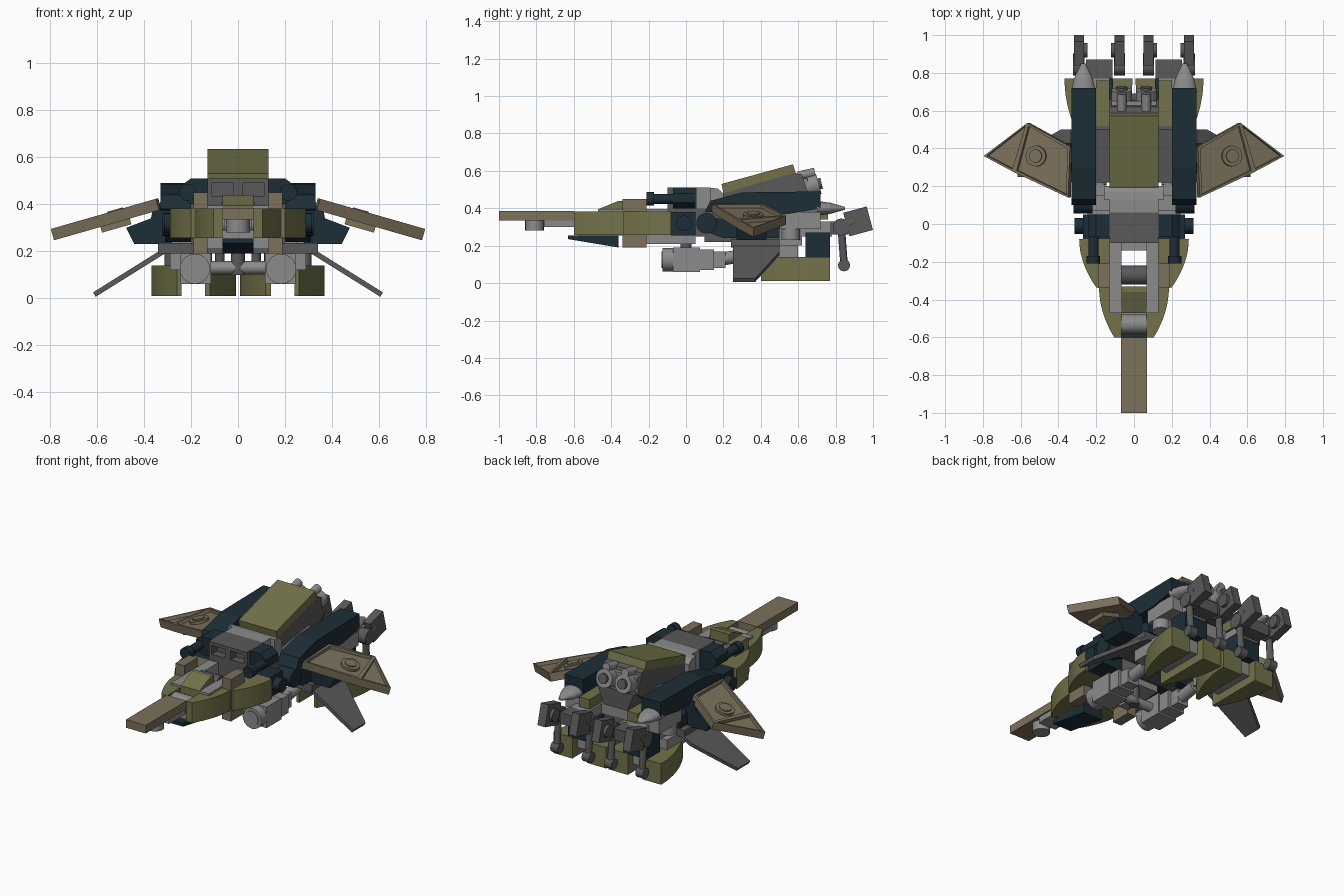
import bpy, bmesh, math
from mathutils import Matrix, Vector

if "Cube" in bpy.data.objects:
    bpy.data.objects.remove(bpy.data.objects["Cube"])

def material(name, r, g, b):
    m = bpy.data.materials.new(name)
    m.diffuse_color = (r, g, b, 1)
    m.use_nodes = True
    m.node_tree.nodes["Principled BSDF"].inputs["Base Color"].default_value = m.diffuse_color
    return m

OLIVE = material("olive", .17, .17, .07)
TAN = material("tan", .2, .165, .105)
NAVY = material("navy", .012, .027, .038)
LIGHT = material("light_grey", .26, .26, .26)
DARK = material("dark_grey", .10, .10, .10)

def finish(name, bm, mat, mirror, M=None, smooth=False):
    if M:
        bm.transform(M)
    bmesh.ops.recalc_face_normals(bm, faces=bm.faces)
    me = bpy.data.meshes.new(name)
    bm.to_mesh(me)
    bm.free()
    ob = bpy.data.objects.new(name, me)
    bpy.context.collection.objects.link(ob)
    me.materials.append(mat)
    if mirror:
        ob.modifiers.new("mirror", 'MIRROR').use_mirror_merge = False
    if smooth:
        bpy.ops.object.select_all(action='DESELECT')
        ob.select_set(True)
        bpy.context.view_layer.objects.active = ob
        bpy.ops.object.shade_smooth_by_angle(angle=math.radians(35))
    return ob

# Extrude a 2D outline along an axis; the outline uses the two other axes in order
def prism(name, pts, axis, a, b, mat, mirror=True, M=None, recess=0, smooth=False):
    bm = bmesh.new()
    def at(p, h):
        v = list(p)
        v.insert('xyz'.index(axis), h)
        return bm.verts.new(v)
    lo, hi = [at(p, a) for p in pts], [at(p, b) for p in pts]
    bm.faces.new(lo)
    top = bm.faces.new(hi)
    n = len(pts)
    for i in range(n):
        j = (i + 1) % n
        bm.faces.new((lo[i], lo[j], hi[j], hi[i]))
    if recess:
        bmesh.ops.recalc_face_normals(bm, faces=bm.faces)
        for t in (.018, .003):
            bmesh.ops.inset_region(bm, faces=[top], thickness=t, depth=0)
        bmesh.ops.translate(bm, verts=top.verts, vec=(0, 0, -recess))
    return finish(name, bm, mat, mirror, M, smooth)

def box(name, x, y, z, mat, mirror=None, M=None):
    mirror = x[0] >= 0 if mirror is None else mirror
    return prism(name, [(y[0], z[0]), (y[1], z[0]), (y[1], z[1]), (y[0], z[1])], 'x', x[0], x[1], mat, mirror, M)

# Cylinder or cone between two points
def rod(name, p, q, r, mat, mirror=True, r2=None, M=None, seg=20):
    p, q = Vector(p), Vector(q)
    bm = bmesh.new()
    T = Matrix.Translation((p + q) / 2) @ (q - p).to_track_quat('Z', 'Y').to_matrix().to_4x4()
    bmesh.ops.create_cone(bm, cap_ends=True, segments=seg, radius1=r, radius2=r if r2 is None else r2,
                          depth=(q - p).length, matrix=T)
    return finish(name, bm, mat, mirror, M, True)

# Panel whose outer side curves from xb at the back to xf at the front
def curved_panel(name, xin, xb, xf, yb, yf, z):
    arc = [(xb + (xf - xb) * (i / 8) ** 2, yb + (yf - yb) * i / 8) for i in range(9)]
    return prism(name, arc + [(xin, yf), (xin, yb)], 'z', z[0], z[1], OLIVE, smooth=True)

# Nose
box("nose_plank", (-.068, .068), (-1, -.6), (.335, .385), TAN)
rod("nose_under_stud", (0, -.81, .28), (0, -.81, .335), .05, LIGHT, False)
box("nose_under_plate", (-.06, .06), (-.76, -.6), (.30, .335), LIGHT)
curved_panel("nose_front_panel", .065, .185, .105, -.335, -.6, (.257, .382))
curved_panel("nose_rear_panel", .13, .29, .2, -.08, -.335, (.257, .382))
box("nose_rail", (.065, .13), (-.47, -.1), (.27, .395), LIGHT)
box("nose_floor", (-.065, .065), (-.58, -.33), (.255, .29), LIGHT)
rod("nose_front_roller", (-.075, -.53, .325), (.075, -.53, .325), .052, LIGHT, False)
rod("nose_rear_roller", (-.07, -.27, .36), (.07, -.27, .36), .05, DARK, False)
prism("canopy", [(-.47, .31), (-.33, .31), (-.33, .44), (-.36, .44), (-.47, .395)], 'x', -.065, .065, OLIVE, False)
box("nose_side_block", (.13, .19), (-.34, -.21), (.19, .45), TAN)
box("belly_plate", (.065, .13), (-.21, .05), (.21, .257), LIGHT)
box("belly_centre", (-.065, .065), (-.14, .05), (.21, .257), LIGHT)
prism("chin_wedge", [(-.63, .255), (-.63, .235), (-.36, .19), (-.36, .257)], 'x', -.065, .065, NAVY, False)
box("neck_core", (-.13, .13), (-.1, .12), (.25, .40), DARK)

# Head block with two front openings
box("head_back", (-.13, .13), (-.05, .06), (.39, .51), DARK)
for z in ((.39, .435), (.49, .51)):
    box("head_slab", (-.13, .13), (-.1, -.05), z, DARK)
box("head_centre_post", (-.02, .02), (-.1, -.05), (.435, .49), DARK)
box("head_side_post", (.11, .13), (-.1, -.05), (.435, .49), DARK)
box("collar", (-.13, .13), (.06, .13), (.38, .51), LIGHT)
prism("collar_slope", [(.13, .38), (.2, .39), (.2, .48), (.17, .505), (.13, .51)], 'x', -.16, .16, LIGHT, False)
prism("head_cheek", [(.13, .40), (.2, .40), (.24, .43), (.24, .48), (.2, .51), (.13, .51)], 'y', -.07, .05, NAVY)
rod("cheek_gun", (.215, -.2, .45), (.215, -.05, .45), .027, NAVY)
rod("cheek_gun_tip", (.215, -.21, .45), (.215, -.17, .45), .036, NAVY)

# Shoulder joints
box("shoulder_block", (.13, .27), (-.08, .05), (.255, .38), NAVY)
rod("shoulder_pin", (.25, -.01, .32), (.315, -.01, .32), .042, NAVY)
rod("shoulder_hinge", (.22, .11, .32), (.32, .11, .32), .055, NAVY)
prism("side_beam", [(.1, .28), (.1, .36), (.2, .34), (.5, .31), (.5, .24), (.2, .24)], 'x', .2, .31, NAVY)

# Main body, tilted roof and rear nozzles
box("body_core", (-.2, .2), (.25, .52), (.22, .40), DARK)
box("body_front_core", (-.13, .13), (.1, .25), (.22, .40), DARK)
prism("upper_body", [(.2, .38), (.2, .48), (.58, .59), (.62, .58), (.66, .46), (.55, .38)], 'x', -.13, .13, DARK, False)
prism("body_flank", [(.22, .38), (.22, .41), (.5, .45), (.5, .38)], 'x', .12, .2, DARK)
prism("roof_plate", [(.2, .48), (.19, .53), (.572, .635), (.587, .587)], 'x', -.13, .13, OLIVE, False)
box("rear_plate", (-.12, .12), (.58, .65), (.46, .56), LIGHT)
prism("rear_wedge", [(-.125, .47), (.125, .47), (.08, .36), (-.08, .36)], 'y', .5, .69, DARK, False)
rod("nozzle", (.065, .62, .505), (.065, .71, .53), .055, LIGHT)
rod("nozzle_core", (.065, .70, .528), (.065, .725, .534), .03, DARK)
rod("rear_stud", (.065, .60, .572), (.065, .69, .592), .025, LIGHT)
box("rear_side_block", (.13, .2), (.47, .76), (.34, .40), OLIVE)

# Dark side slabs with pale rounded cones
prism("side_slab", [(.1, .38), (.13, .44), (.3, .485), (.72, .49), (.72, .40), (.55, .37)], 'x', .2, .33, NAVY)
K = Matrix.Translation((.268, 0, .40)) @ Matrix.Diagonal((1, 1, .6, 1))
rod("slab_cone_base", (0, .70, 0), (0, .77, 0), .065, LIGHT, r2=.05, M=K)
rod("slab_cone_tip", (0, .77, 0), (0, .85, 0), .05, LIGHT, r2=.012, M=K)
box("slab_underside", (.2, .32), (.5, .72), (.29, .38), LIGHT)
rod("slab_under_disc", (.27, .56, .23), (.27, .56, .29), .05, LIGHT)

# Wings: two recessed plates, a ring, and a bracket
W = Matrix.Translation((.335, 0, .375)) @ Matrix.Rotation(math.radians(16), 4, 'Y')
prism("wing_inner", [(0, .14), (.30, .275), (.225, .535), (-.01, .41)], 'z', 0, .05, TAN, M=W, recess=.02)
prism("wing_tip", [(.30, .275), (.465, .36), (.225, .535)], 'z', 0, .05, TAN, M=W, recess=.02)
rod("wing_ring", (.18, .36, .02), (.18, .36, .046), .055, TAN, M=W)
rod("wing_ring_centre", (.18, .36, .02), (.18, .36, .054), .035, TAN, M=W)
box("wing_under_block", (.13, .26), (.29, .42), (-.025, 0), TAN, M=W)
prism("wing_bracket", [(.28, .23), (.44, .23), (.475, .30), (.37, .34), (.36, .39), (.30, .39)], 'y', .27, .43, NAVY)

# Lower fins sloping outwards
F = Matrix.Translation((.33, 0, .19)) @ Matrix.Rotation(math.radians(32), 4, 'Y')
prism("lower_fin", [(-.02, .25), (.33, .25), (.33, .37), (.06, .5), (-.02, .5)], 'z', -.01, .012, DARK, M=F)
box("fin_mount", (-.34, .34), (.24, .5), (.19, .235), DARK)

# Front engines beneath the body
box("engine_block", (.115, .245), (-.07, .075), (.06, .19), LIGHT)
box("engine_tail", (.125, .24), (.075, .15), (.07, .18), LIGHT)
box("engine_clip", (.145, .22), (.15, .21), (.08, .17), LIGHT)
rod("engine_link", (.18, .2, .13), (.18, .32, .15), .035, LIGHT)
rod("engine_nozzle", (.183, -.125, .125), (.183, -.07, .125), .064, LIGHT)
rod("engine_nozzle_core", (.183, -.13, .125), (.183, -.12, .125), .045, LIGHT)
rod("engine_crossbar", (-.13, .0, .13), (.13, .0, .13), .028, LIGHT, False)
rod("crossbar_post", (0, .0, .10), (0, .0, .22), .03, DARK, False)

# Feet with curved shells
curved_panel("foot_outer_shell", .24, .368, .26, .77, .4, (.01, .14))
curved_panel("foot_inner_shell", .14, .008, .12, .77, .4, (.01, .14))
box("foot_core", (.14, .24), (.45, .72), (.06, .14), LIGHT)
box("foot_ankle", (.14, .29), (.35, .6), (.12, .2), LIGHT)
box("foot_post", (.15, .25), (.5, .62), (.2, .3), LIGHT)
box("rear_hip", (.11, .27), (.64, .77), (.14, .27), NAVY)
box("rear_bridge", (-.2, .2), (.5, .64), (.27, .35), LIGHT)

# Rear clamps: square heads on jointed arms
for x in (.077, .292):
    s = 1 if x < .19 else -1
    C = Matrix.Translation((x, .92, .33)) @ Matrix.Rotation(math.radians(15), 4, 'X')
    box("clamp_head", (-.026, .026), (-.065, .065), (-.065, .065), DARK, True, C)
    rod("clamp_knob", (x, .92, .33), (x + s * .045, .92, .33), .038, DARK)
    rod("clamp_joint", (x - .03, .83, .30), (x + .03, .83, .30), .045, DARK)
    rod("clamp_arm", (x, .83, .30), (x, .845, .10), .02, DARK)
    rod("clamp_foot", (x - .025, .845, .095), (x + .025, .845, .095), .032, DARK)
    rod("clamp_link", (x, .83, .30), (x, .9, .33), .03, DARK)
box("clamp_bar", (.115, .255), (.77, .87), (.26, .33), DARK)
box("clamp_mount", (.13, .25), (.62, .78), (.25, .33), LIGHT)
